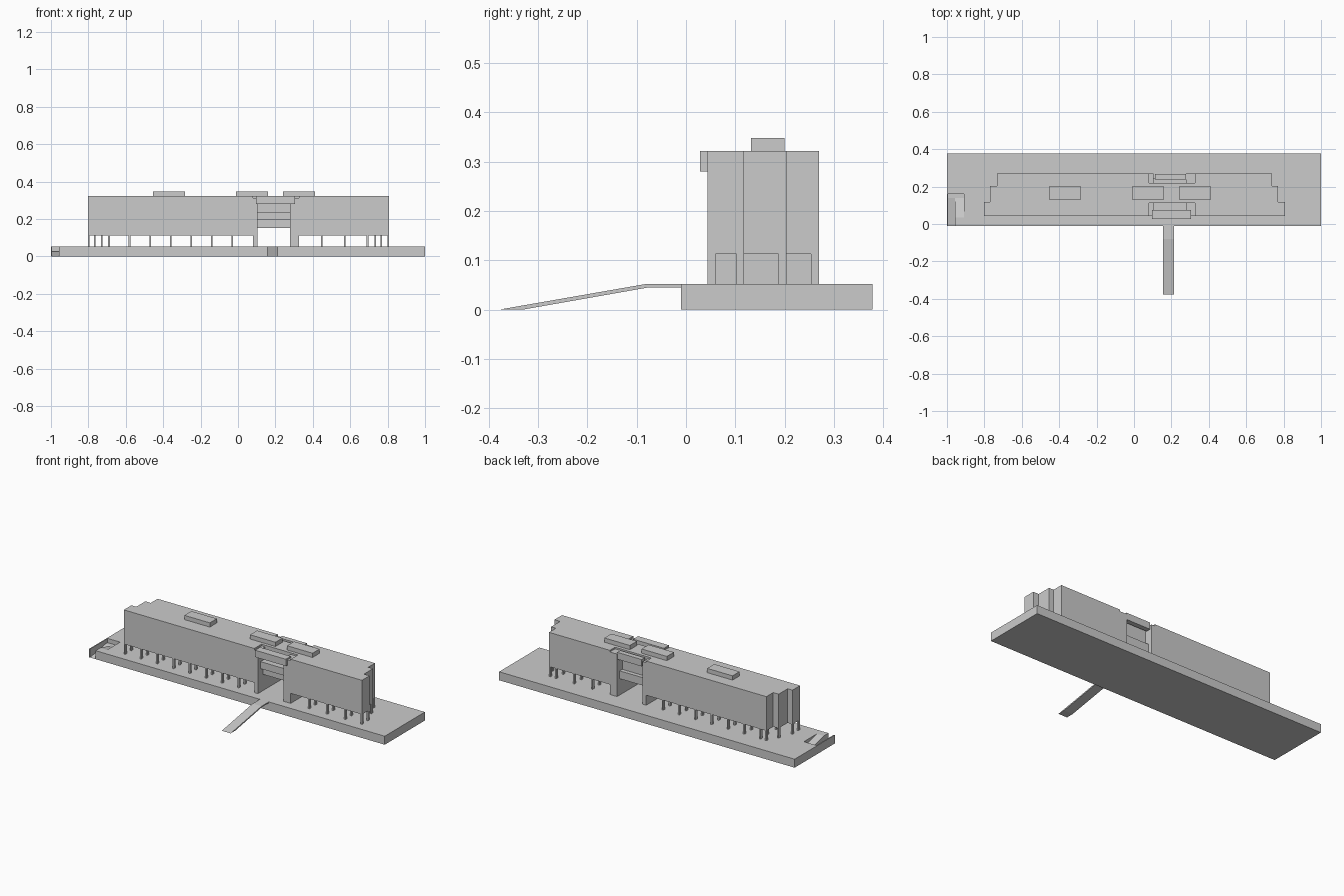
import bpy, bmesh
from mathutils import Vector

if "Cube" in bpy.data.objects:
    bpy.data.objects.remove(bpy.data.objects["Cube"])


def prism(name, pts, offset):
    """Extrude a flat closed outline of 3D points along an offset vector."""
    bm = bmesh.new()
    face = bm.faces.new([bm.verts.new(p) for p in pts])
    ext = bmesh.ops.extrude_face_region(bm, geom=[face])
    verts = [v for v in ext["geom"] if isinstance(v, bmesh.types.BMVert)]
    bmesh.ops.translate(bm, verts=verts, vec=Vector(offset))
    bmesh.ops.recalc_face_normals(bm, faces=bm.faces[:])
    me = bpy.data.meshes.new(name)
    bm.to_mesh(me)
    bm.free()
    ob = bpy.data.objects.new(name, me)
    bpy.context.collection.objects.link(ob)
    return ob


def plan(name, pts, z0, z1):
    return prism(name, [(x, y, z0) for x, y in pts], (0, 0, z1 - z0))


def side(name, pts, x0, x1):
    return prism(name, [(x0, y, z) for y, z in pts], (x1 - x0, 0, 0))


def box(name, x0, x1, y0, y1, z0, z1):
    return plan(name, [(x0, y0), (x1, y0), (x1, y1), (x0, y1)], z0, z1)


GROUND, SOFFIT, ROOF = 0.052, 0.113, 0.322
F, B = 0.044, 0.27          # front and back wall lines
P0, P1 = 0.08, 0.326        # portal bay

# plinth with a stair-ramp well cut from its front left corner
plan("plinth", [(1, -0.01), (1, 0.378), (-1, 0.378), (-1, 0.16), (-0.91, 0.16),
                (-0.91, 0.035), (-0.957, 0.035), (-0.957, -0.01)], 0, GROUND)
side("lower_side_ramp", [(-0.01, 0), (0.14, 0.026), (0.16, 0.026), (0.16, 0)], -0.995, -0.957)
side("upper_side_ramp", [(0.16, 0), (0.16, 0.026), (0.14, 0.026), (0.035, GROUND), (0.035, 0)],
     -0.957, -0.91)
box("side_ramp_parapet", -1, -0.994, -0.01, 0.16, 0, GROUND)

# front entrance ramp
side("entrance_ramp", [(-0.01, 0.052), (-0.08, 0.052), (-0.378, 0), (-0.33, 0),
                       (-0.075, 0.045), (-0.01, 0.045)], 0.155, 0.215)

# wings with stepped ends, raised on columns
for name, inner, e in (("left_wing", P0, (-0.803, -0.77, -0.733)),
                       ("right_wing", P1, (0.808, 0.77, 0.738))):
    plan(name, [(inner, F), (e[0], F), (e[0], 0.117), (e[1], 0.117), (e[1], 0.204),
                (e[2], 0.204), (e[2], B), (inner, B)], SOFFIT, ROOF)
    # columns flush with the stepped ends
    for x, y in ((e[0], F), (e[0], 0.102), (e[1], 0.188), (e[2], B - 0.016)):
        s = 0.009 if x < 0 else -0.009
        box("end_column", min(x, x + s), max(x, x + s), y, y + 0.016, GROUND, SOFFIT)

# regular column grid
for x in [-0.69 + 0.11 * i for i in range(7)] + [0.447, 0.57, 0.692]:
    for y in (F, 0.102, 0.188, B - 0.016):
        box("column", x - 0.0045, x + 0.0045, y, y + 0.016, GROUND, SOFFIT)

# portal bay: side walls, bridging block, lintels and canopies
box("portal_wall_left", P0, 0.104, F, B, GROUND, 0.312)
box("portal_wall_right", 0.277, P1, F, B, GROUND, 0.312)
box("portal_block", P0, P1, 0.113, 0.22, 0.152, ROOF)
box("front_canopy", 0.096, 0.304, 0.028, 0.076, 0.28, ROOF)
box("front_lintel_upper", 0.104, 0.277, 0.07, 0.113, 0.195, 0.238)
box("front_lintel_lower", 0.104, 0.277, 0.092, 0.113, 0.152, 0.195)
box("back_canopy", 0.112, 0.278, 0.238, 0.268, 0.28, ROOF)
box("back_lintel", 0.104, 0.277, 0.22, 0.245, 0.152, 0.2)

# rooftop units
for x in (-0.455, -0.011, 0.24):
    box("roof_unit", x, x + 0.172, 0.132, 0.2, ROOF, 0.348)
